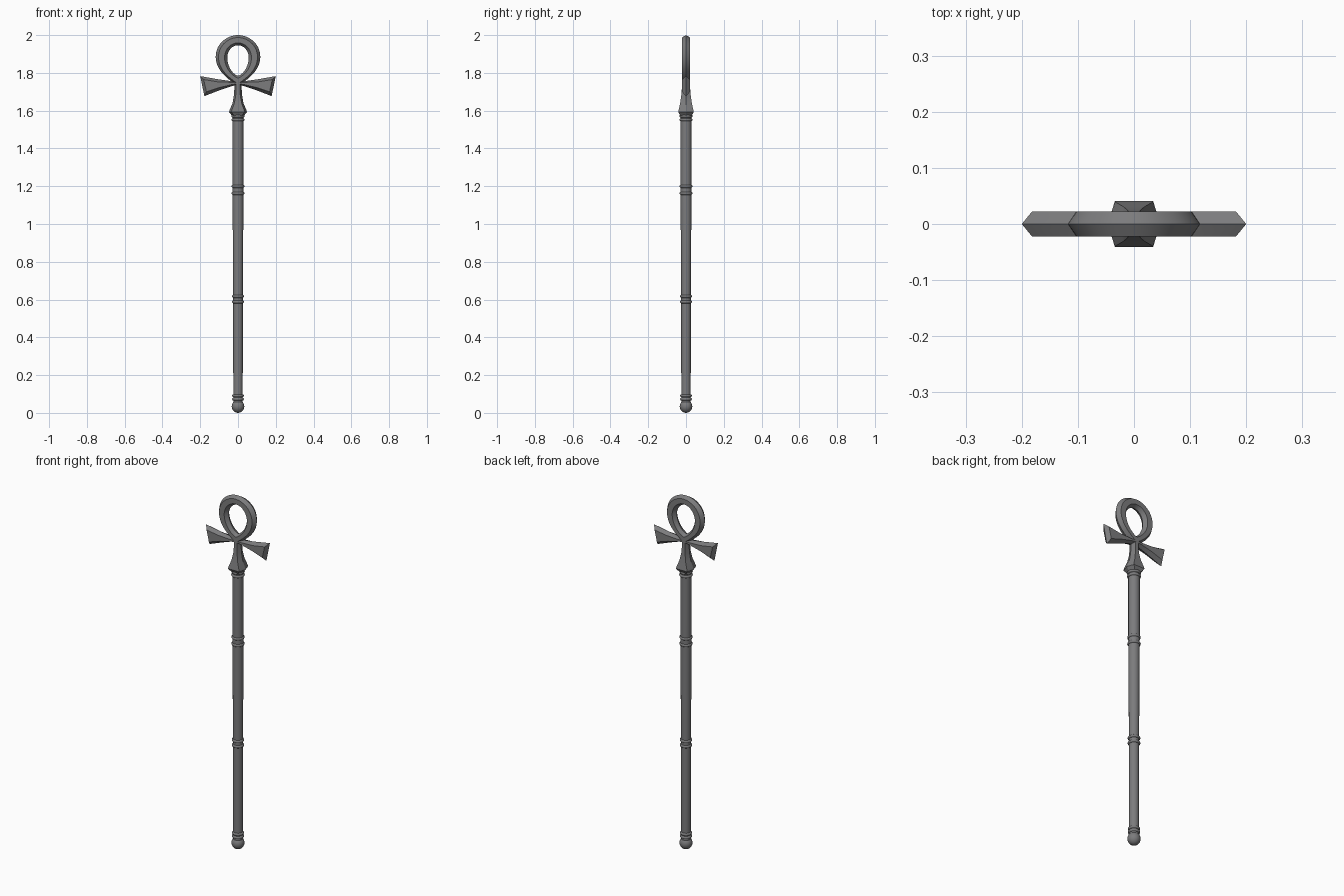
import bpy, bmesh, math

if "Cube" in bpy.data.objects:
    bpy.data.objects.remove(bpy.data.objects["Cube"])

metal = bpy.data.materials.new("grey metal")
metal.diffuse_color = (0.2, 0.2, 0.205, 1)
metal.use_nodes = True
metal.node_tree.nodes["Principled BSDF"].inputs["Base Color"].default_value = metal.diffuse_color


def make(name, verts, faces, angle=30):
    me = bpy.data.meshes.new(name)
    me.from_pydata(verts, [], faces)
    bm = bmesh.new()
    bm.from_mesh(me)
    bmesh.ops.remove_doubles(bm, verts=bm.verts, dist=1e-5)
    bmesh.ops.recalc_face_normals(bm, faces=bm.faces)
    bm.to_mesh(me)
    bm.free()
    ob = bpy.data.objects.new(name, me)
    bpy.context.collection.objects.link(ob)
    me.materials.append(metal)
    bpy.ops.object.select_all(action='DESELECT')
    ob.select_set(True)
    bpy.context.view_layer.objects.active = ob
    bpy.ops.object.shade_smooth_by_angle(angle=math.radians(angle))
    return ob


def loft(name, rings, closed=False, angle=30):
    """Skin a list of equal-sized rings, capped at the ends unless closed."""
    n, m = len(rings[0]), len(rings)
    verts = [p for r in rings for p in r]
    faces = []
    for i in range(m if closed else m - 1):
        a, b = i * n, (i + 1) % m * n
        faces += [(a + k, a + (k + 1) % n, b + (k + 1) % n, b + k) for k in range(n)]
    if not closed:
        faces += [tuple(range(n)), tuple(range((m - 1) * n, m * n))]
    return make(name, verts, faces, angle)


def lathe(name, profile, sides=24):
    return loft(name, [[(r * math.cos(2 * math.pi * k / sides),
                         r * math.sin(2 * math.pi * k / sides), z)
                        for k in range(sides)] for r, z in profile])


def bead(name, z, r, h):
    pts = [(r - h + h * math.cos(t), z + h * math.sin(t))
           for t in [math.pi * (i / 8 - 0.5) for i in range(9)]]
    lathe(name, pts)


def smooth(pts, steps=4):
    """Closed Catmull-Rom curve through 2D points."""
    out, n = [], len(pts)
    for i in range(n):
        p = [pts[(i + j) % n] for j in (-1, 0, 1, 2)]
        for s in range(steps):
            t = s / steps
            out.append(tuple(0.5 * (2 * b + (c - a) * t + (2 * a - 5 * b + 4 * c - d) * t * t
                                    + (3 * b - a - 3 * c + d) * t ** 3)
                             for a, b, c, d in zip(*p)))
    return out


def both_sides(half):
    return half + [(-x, z) for x, z in half[-2:0:-1]]


# Shaft, slightly tapered, with foot ball
lathe("shaft", [(0.025, 0.05), (0.0255, 0.6), (0.028, 1.0), (0.029, 1.2), (0.029, 1.585)])
lathe("foot_ball", [(max(0.0335 * math.sin(math.pi * i / 12), 0.0002),
                     0.0345 - 0.0345 * math.cos(math.pi * i / 12)) for i in range(13)])

# Paired decorative rings
for i, (lo, hi, r) in enumerate([(0.073, 0.091, 0.031), (0.588, 0.617, 0.032),
                                 (1.162, 1.199, 0.034), (1.552, 1.571, 0.035)]):
    bead(f"ring_lower_{i}", lo, r, 0.008)
    bead(f"ring_upper_{i}", hi, r, 0.008)

# Flared six-sided stem: z, half width at ridge, half width of flat, half depth
stem = [(1.572, 0.031, 0.020, 0.029), (1.592, 0.047, 0.034, 0.041),
        (1.602, 0.045, 0.033, 0.039), (1.64, 0.029, 0.019, 0.031),
        (1.68, 0.022, 0.012, 0.025), (1.72, 0.019, 0.010, 0.022),
        (1.765, 0.019, 0.010, 0.0215)]
loft("stem", [[(a, 0, z), (b, d, z), (-b, d, z), (-a, 0, z), (-b, -d, z), (b, -d, z)]
              for z, a, b, d in stem], angle=25)

# Teardrop loop with bevelled section
D = 0.022
outer = smooth(both_sides([(0, 2.0), (0.045, 1.991), (0.086, 1.964), (0.11, 1.927),
                           (0.118, 1.883), (0.109, 1.84), (0.084, 1.80),
                           (0.045, 1.763), (0, 1.735)]))
inner = smooth(both_sides([(0, 1.946), (0.024, 1.94), (0.044, 1.922), (0.055, 1.896),
                           (0.056, 1.87), (0.050, 1.842), (0.037, 1.815),
                           (0.019, 1.795), (0, 1.785)]))
rings = []
for (ox, oz), (ix, iz) in zip(outer, inner):
    at = lambda t, y: (ox + (ix - ox) * t, y, oz + (iz - oz) * t)
    rings.append([at(0, 0), at(0.24, D), at(0.76, D), at(1, 0), at(0.76, -D), at(0.24, -D)])
loft("loop", rings, closed=True, angle=25)

# Flared cross arms: ridge outline and inset flat outline
ridge = [(0, 1.757), (0.04, 1.757), (0.11, 1.767), (0.2, 1.783),
         (0.178, 1.677), (0.10, 1.707), (0.03, 1.731), (0, 1.735)]
flat = [(0, 1.75), (0.04, 1.75), (0.11, 1.753), (0.182, 1.765),
        (0.167, 1.700), (0.10, 1.722), (0.03, 1.739), (0, 1.742)]
for side, s in (("right", 1), ("left", -1)):
    loft(f"arm_{side}", [[(s * x, y, z) for x, z in pts]
                         for pts, y in ((flat, -D), (ridge, 0), (flat, D))], angle=25)
